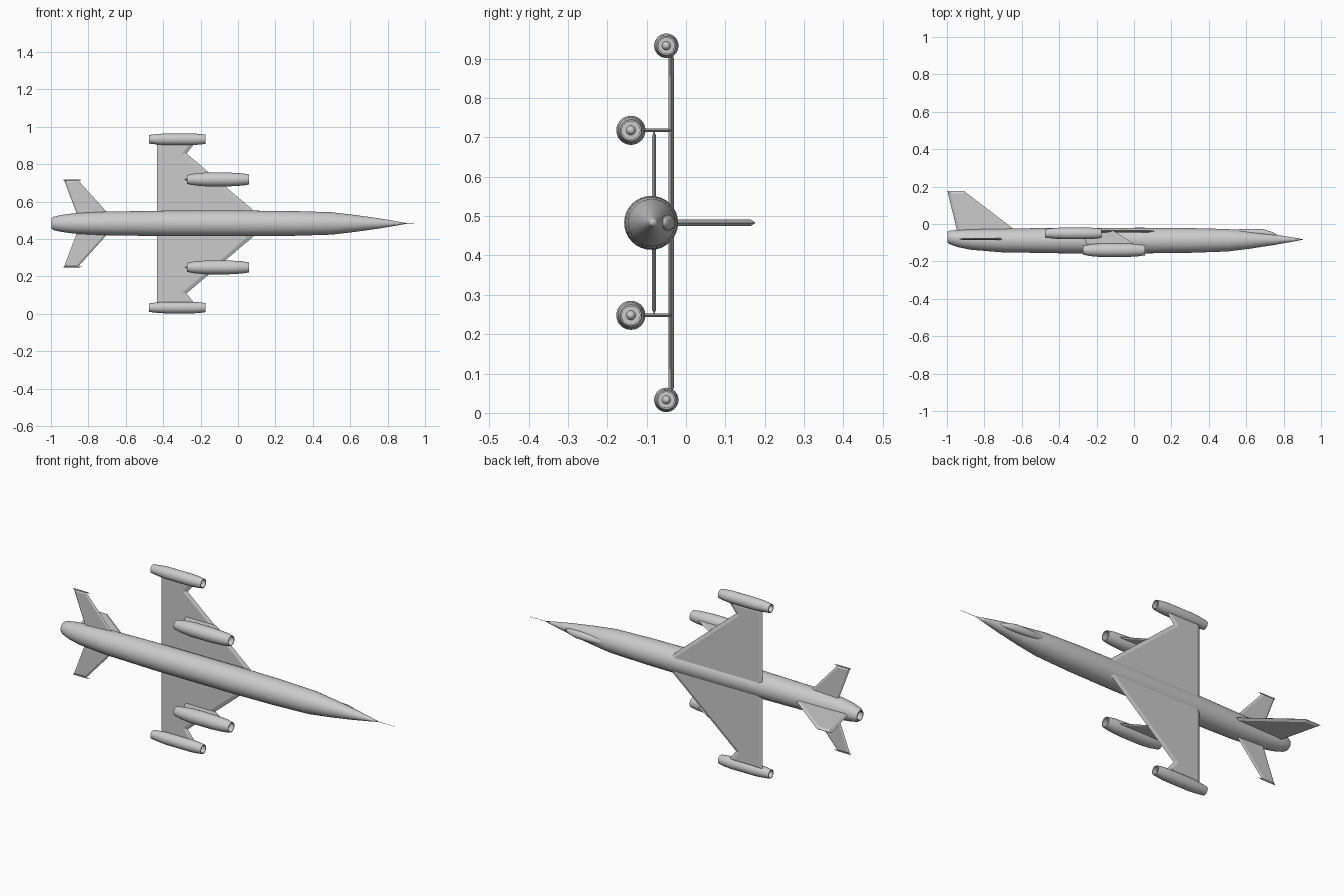
import bpy, bmesh, math
from mathutils import Vector

MID = 0.483      # height of the centre line, the craft lies on its side
SIDES = 32

if "Cube" in bpy.data.objects:
    bpy.data.objects.remove(bpy.data.objects["Cube"], do_unlink=True)

grey = bpy.data.materials.new("light_grey")
grey.use_nodes = True
grey.diffuse_color = (0.6, 0.6, 0.6, 1)
grey.node_tree.nodes["Principled BSDF"].inputs["Base Color"].default_value = (0.6, 0.6, 0.6, 1)


def finish(name, bm, angle):
    bmesh.ops.remove_doubles(bm, verts=bm.verts, dist=0.00005)
    bmesh.ops.recalc_face_normals(bm, faces=bm.faces)
    mesh = bpy.data.meshes.new(name)
    bm.to_mesh(mesh)
    bm.free()
    mesh.materials.append(grey)
    obj = bpy.data.objects.new(name, mesh)
    bpy.context.collection.objects.link(obj)
    bpy.ops.object.select_all(action='DESELECT')
    obj.select_set(True)
    bpy.context.view_layer.objects.active = obj
    bpy.ops.object.shade_smooth_by_angle(angle=math.radians(angle))
    return obj


def lathe(name, rings, z, squash=1.0, sides=SIDES):
    """Skin round rings (x, y, radius) that follow the x direction."""
    bm = bmesh.new()
    loops = []
    for x, y, r in rings:
        turn = [2 * math.pi * i / sides for i in range(sides)]
        loops.append([bm.verts.new((x, y + r * math.cos(a), z + squash * r * math.sin(a)))
                      for a in turn])
    for a, b in zip(loops, loops[1:]):
        for i in range(sides):
            j = (i + 1) % sides
            bm.faces.new((a[i], a[j], b[j], b[i]))
    return finish(name, bm, 35)


def blade(name, points, thick, edge):
    """Flat surface with bevelled edges; points are its mid-plane outline."""
    bm = bmesh.new()
    for outline in (points, points[::-1]):
        face = bm.faces.new([bm.verts.new(Vector(p)) for p in outline])
        face.normal_update()
        bmesh.ops.inset_region(bm, faces=[face], thickness=edge, depth=thick / 2,
                               use_boundary=True, use_even_offset=True)
    return finish(name, bm, 15)


# Fuselage with a recessed tail nozzle and a long pointed nose
lathe("fuselage", [
    (-0.96, -0.07, 0), (-0.96, -0.07, 0.022), (-0.998, -0.07, 0.023), (-0.998, -0.07, 0.028),
    (-0.985, -0.072, 0.036), (-0.94, -0.078, 0.046), (-0.87, -0.083, 0.055),
    (-0.71, -0.088, 0.063), (-0.4, -0.0885, 0.068), (0.05, -0.0885, 0.0685),
    (0.3, -0.088, 0.066), (0.5, -0.087, 0.06), (0.62, -0.086, 0.046),
    (0.75, -0.084, 0.028), (0.85, -0.083, 0.011), (0.91, -0.083, 0)], MID)
lathe("nose_probe", [(0.89, -0.083, 0), (0.89, -0.083, 0.0012),
                     (1.0, -0.083, 0.0008), (1.0, -0.083, 0)], MID, sides=8)

# Cockpit canopy
lathe("canopy", [(0.46, -0.045, 0), (0.54, -0.044, 0.015), (0.62, -0.044, 0.018),
                 (0.69, -0.046, 0.018), (0.74, -0.055, 0.012), (0.78, -0.066, 0)],
      MID, squash=1.1, sides=24)

# Main wing in one piece from tip to tip
half = [(-0.433, 0.437), (-0.225, 0.437), (-0.275, 0.374)]
wing = half + [(0.164, 0)] + [(x, -s) for x, s in half[::-1]]
blade("wing", [(x, -0.038, MID + s) for x, s in wing], 0.014, 0.018)

# Upright fin
blade("fin", [(x, y, MID) for x, y in
              [(-0.94, -0.06), (-0.998, 0.177), (-0.91, 0.177), (-0.6, -0.06)]], 0.017, 0.013)

for side, s in (("left", 1), ("right", -1)):
    # Tailplane with a small rod on its tip
    blade(side + "_tailplane", [(x, -0.081, MID + s * d) for x, d in
          [(-0.85, 0.02), (-0.93, 0.231), (-0.855, 0.231), (-0.665, 0.02)]], 0.01, 0.009)
    lathe(side + "_tailplane_rod", [(-0.932, -0.081, 0), (-0.932, -0.081, 0.003),
          (-0.85, -0.081, 0.003), (-0.832, -0.081, 0)], MID + s * 0.232, sides=8)

    # Wing-tip engine: recessed exhaust, open intake with a centre cone
    lathe(side + "_tip_engine", [(x, -0.05, r) for x, r in [
        (-0.44, 0), (-0.44, 0.018), (-0.476, 0.019), (-0.476, 0.023), (-0.43, 0.028),
        (-0.39, 0.031), (-0.24, 0.031), (-0.2, 0.028), (-0.173, 0.024),
        (-0.173, 0.02), (-0.21, 0.02), (-0.21, 0.011), (-0.18, 0)]], MID + s * 0.45)

    # Engine pod hung below the wing
    lathe(side + "_engine_pod", [(x, -0.14, r) for x, r in [
        (-0.24, 0), (-0.24, 0.019), (-0.273, 0.02), (-0.273, 0.024), (-0.23, 0.032),
        (-0.17, 0.037), (-0.05, 0.037), (0.02, 0.033), (0.058, 0.027),
        (0.058, 0.023), (0.015, 0.023), (0.015, 0.012), (0.048, 0)]], MID + s * 0.235)

    # Swept pylon
    blade(side + "_pylon", [(x, y, MID + s * 0.235) for x, y in
          [(-0.25, -0.112), (-0.29, -0.036), (-0.11, -0.036), (0.01, -0.112)]], 0.009, 0.008)
